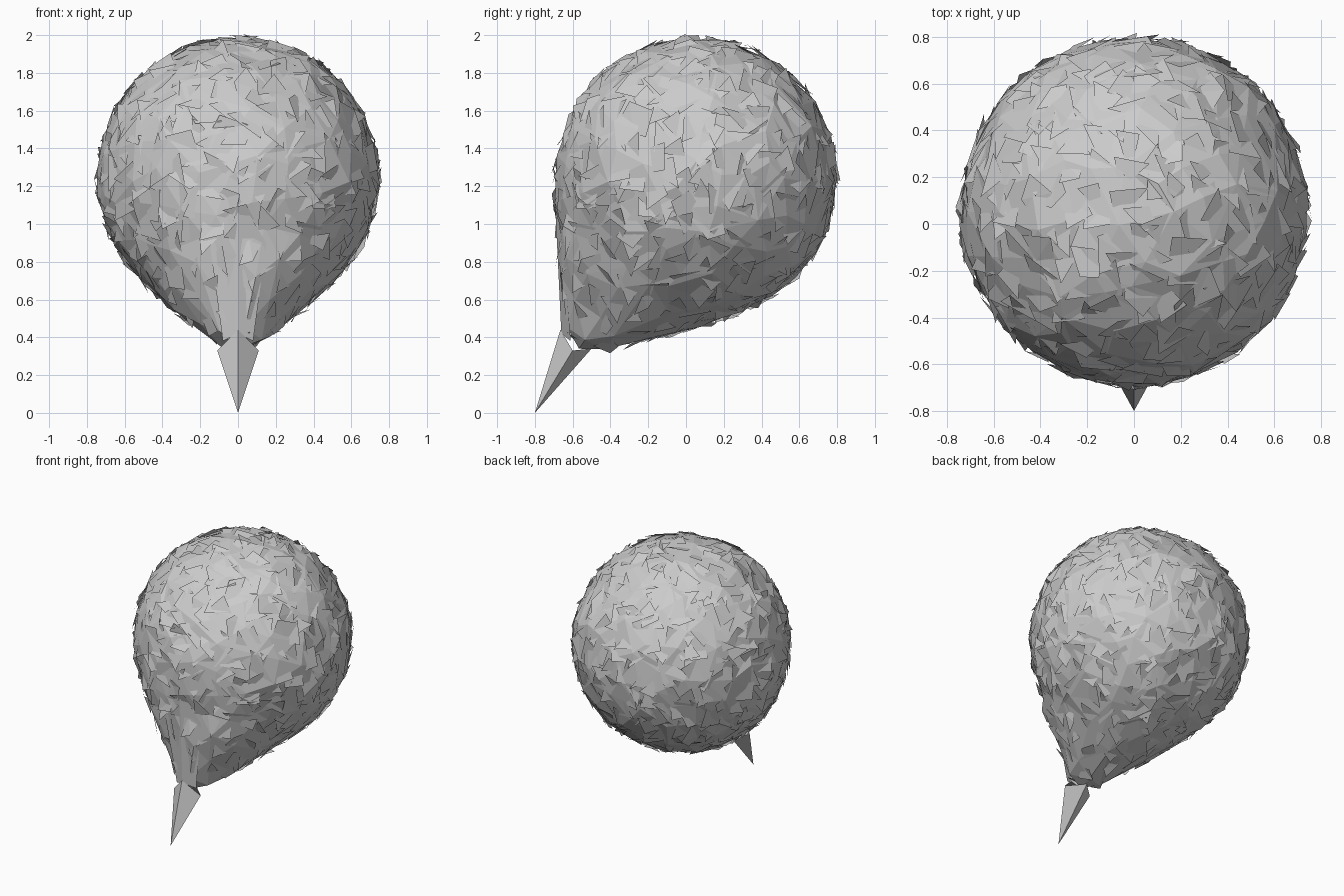
import bpy, bmesh, math, random
from mathutils import Vector

if "Cube" in bpy.data.objects:
    bpy.data.objects.remove(bpy.data.objects["Cube"])

random.seed(7)
CENTRE = Vector((0, 0.055, 1.245))
TIP = Vector((0, -0.8, 0))
AXIS = (TIP - CENTRE).normalized()
# teardrop profile: angle from the tail axis (degrees), radius
PROFILE = [(0, 1.10), (5.7, 1.07), (10.5, 0.99), (18.4, 0.90),
           (30.6, 0.82), (37.5, 0.785), (49, 0.757), (70, 0.75), (180, 0.75)]


def radius(d):
    a = math.degrees(d.angle(AXIS))
    for (a0, r0), (a1, r1) in zip(PROFILE, PROFILE[1:]):
        if a <= a1:
            return r0 + (r1 - r0) * (a - a0) / (a1 - a0)
    return PROFILE[-1][1]


def finish(bm, name):
    me = bpy.data.meshes.new(name)
    bm.to_mesh(me)
    bm.free()
    ob = bpy.data.objects.new(name, me)
    bpy.context.collection.objects.link(ob)
    return ob


# faceted teardrop body, ball pulled towards the tail
bm = bmesh.new()
bmesh.ops.create_icosphere(bm, subdivisions=4, radius=1)
bmesh.ops.rotate(bm, verts=bm.verts, cent=(0, 0, 0),
                 matrix=Vector((0, 0, 1)).rotation_difference(AXIS).to_matrix())
bmesh.ops.dissolve_degenerate(bm, dist=0.001, edges=bm.edges)
for v in bm.verts:
    d = v.co.normalized()
    v.co = CENTRE + d * (radius(d) - random.uniform(0.0, 0.022))
bmesh.ops.recalc_face_normals(bm, faces=bm.faces)
body = finish(bm, "crumpled_body")
dec = body.modifiers.new("facets", 'DECIMATE')
dec.ratio = 0.35

# loose tilted flakes covering the body
bm = bmesh.new()
COUNT = 520
for i in range(COUNT):
    z = 1 - 2 * (i + 0.5) / COUNT
    phi = i * math.pi * (3 - math.sqrt(5))
    rr = math.sqrt(1 - z * z)
    d = Vector((rr * math.cos(phi), rr * math.sin(phi), z))
    u = d.orthogonal().normalized()
    w = d.cross(u)
    near = min(1, 0.3 + d.angle(AXIS) / 1.2)
    sides = random.choice((3, 3, 4))
    turn = random.uniform(0, math.tau)
    tilt = random.uniform(0, math.tau)
    ring = []
    for k in range(sides):
        a = turn + k * math.tau / sides + random.uniform(-0.4, 0.4)
        size = random.uniform(0.06, 0.19) * near
        dd = (d + (u * math.cos(a) + w * math.sin(a)) * size).normalized()
        lift = 0.022 * math.cos(a - tilt) - 0.008
        ring.append(bm.verts.new(CENTRE + dd * (radius(dd) + lift)))
    bm.faces.new(ring)
bmesh.ops.triangulate(bm, faces=[f for f in bm.faces if len(f.verts) > 3])
finish(bm, "surface_flakes")

# sharp tail spike
bm = bmesh.new()
base = [bm.verts.new(p) for p in ((-0.11, -0.6, 0.33), (0, -0.665, 0.44),
                                  (0.11, -0.6, 0.33), (0, -0.50, 0.34))]
tip = bm.verts.new(TIP)
for k in range(4):
    bm.faces.new((base[k], base[(k + 1) % 4], tip))
bm.faces.new(base)
bmesh.ops.recalc_face_normals(bm, faces=bm.faces)
finish(bm, "tail_spike")

# long flat front blade running into the spike
bm = bmesh.new()
pts = [(0, -0.695, 1.15), (-0.15, -0.655, 0.9), (-0.08, -0.61, 0.38),
       (0, -0.66, 0.42), (0.08, -0.61, 0.38), (0.15, -0.655, 0.9)]
vs = [bm.verts.new(p) for p in pts]
bm.faces.new((vs[0], vs[1], vs[2], vs[3]))
bm.faces.new((vs[0], vs[3], vs[4], vs[5]))
finish(bm, "front_blade")
